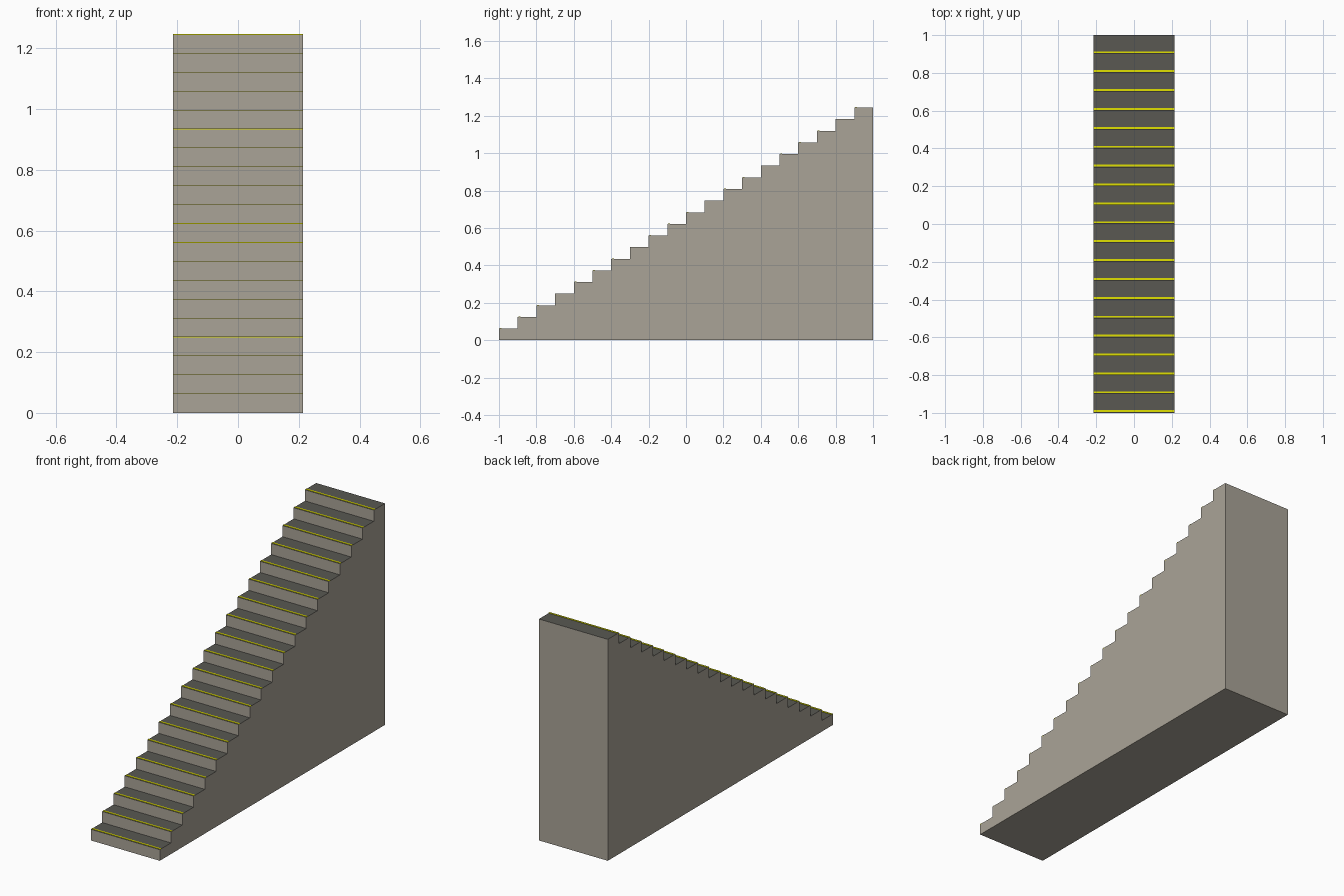
import bpy, bmesh

if "Cube" in bpy.data.objects:
    bpy.data.objects.remove(bpy.data.objects["Cube"])

STEPS, RUN, RISE, HALF_W = 20, 0.1, 0.0622, 0.214


def material(name, color):
    m = bpy.data.materials.new(name)
    m.diffuse_color = color
    m.use_nodes = True
    m.node_tree.nodes["Principled BSDF"].inputs["Base Color"].default_value = m.diffuse_color
    return m


def make_object(name, bm, mats):
    bmesh.ops.recalc_face_normals(bm, faces=bm.faces)
    mesh = bpy.data.meshes.new(name)
    for m in mats:
        mesh.materials.append(m)
    bm.normal_update()
    # upward faces take the last material
    for f in bm.faces:
        f.material_index = len(mats) - 1 if f.normal.z > 0.5 else 0
    bm.to_mesh(mesh)
    bm.free()
    obj = bpy.data.objects.new(name, mesh)
    bpy.context.collection.objects.link(obj)
    return obj


stone = material("stone", (0.40, 0.37, 0.31, 1))
tread = material("dark_tread", (0.10, 0.098, 0.085, 1))
yellow = material("yellow", (0.75, 0.75, 0.0, 1))

# Solid staircase: stepped side profile extruded across the width
profile = [(1, 0), (-1, 0)]
for i in range(STEPS):
    y, z = -1 + i * RUN, (i + 1) * RISE
    profile += [(y, z), (y + RUN, z)]
bm = bmesh.new()
side = bm.faces.new([bm.verts.new((-HALF_W, y, z)) for y, z in profile])
ext = bmesh.ops.extrude_face_region(bm, geom=[side])
moved = [g for g in ext["geom"] if isinstance(g, bmesh.types.BMVert)]
bmesh.ops.translate(bm, verts=moved, vec=(2 * HALF_W, 0, 0))
make_object("staircase", bm, [stone, tread])

# Thin yellow safety strip near the front edge of every tread
bm = bmesh.new()
for i in range(STEPS):
    cube = bmesh.ops.create_cube(bm, size=1)["verts"]
    bmesh.ops.scale(bm, verts=cube, vec=(2 * HALF_W, 0.01, 0.004))
    bmesh.ops.translate(bm, verts=cube,
                        vec=(0, -1 + i * RUN + 0.009, (i + 1) * RISE))
make_object("edge_strips", bm, [yellow])
